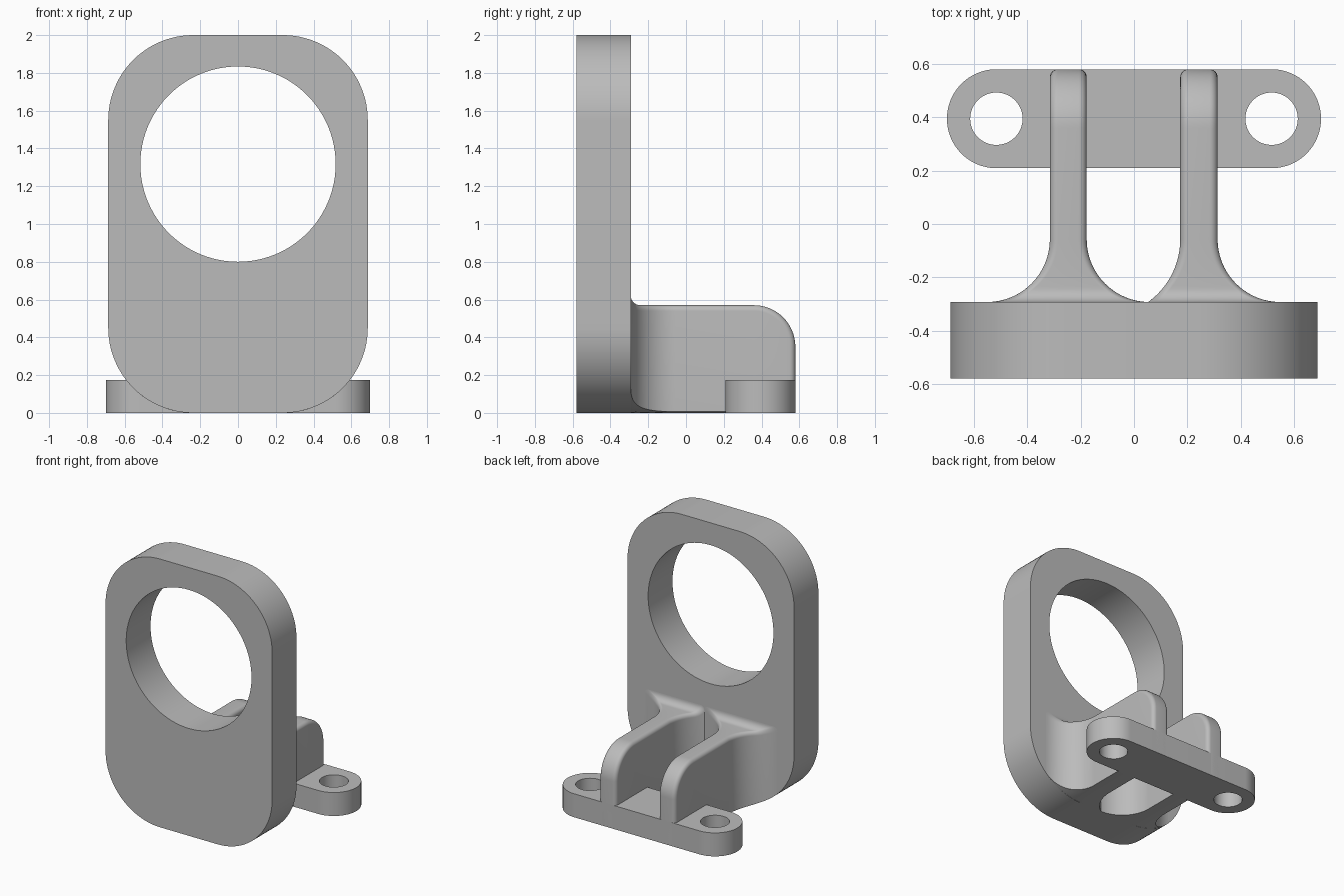
import bpy, bmesh
from math import sin, cos, pi, sqrt, radians

if "Cube" in bpy.data.objects:
    bpy.data.objects.remove(bpy.data.objects["Cube"], do_unlink=True)

grey = bpy.data.materials.new("plain grey")
grey.use_nodes = True
COLOUR = (0.5, 0.5, 0.5, 1)
grey.diffuse_color = COLOUR
grey.node_tree.nodes["Principled BSDF"].inputs["Base Color"].default_value = COLOUR


def finish(obj):
    """Weld, orient, colour and smooth a mesh object."""
    bm = bmesh.new()
    bm.from_mesh(obj.data)
    bmesh.ops.remove_doubles(bm, verts=bm.verts, dist=1e-5)
    bmesh.ops.recalc_face_normals(bm, faces=bm.faces)
    bm.to_mesh(obj.data)
    bm.free()
    obj.data.materials.clear()
    obj.data.materials.append(grey)
    bpy.ops.object.select_all(action='DESELECT')
    obj.select_set(True)
    bpy.context.view_layer.objects.active = obj
    bpy.ops.object.shade_smooth_by_angle(angle=radians(35))


def rounded_rect(hw, hh, r, n=24):
    """Outline of a rounded rectangle centred on the origin."""
    pts = []
    for k, (sx, sy) in enumerate([(1, 1), (-1, 1), (-1, -1), (1, -1)]):
        for i in range(n + 1):
            a = (k + i / n) * pi / 2
            pts.append((sx * (hw - r) + r * cos(a), sy * (hh - r) + r * sin(a)))
    return pts


def circle(cx, cy, r, n=96):
    return [(cx + r * cos(2 * pi * i / n), cy + r * sin(2 * pi * i / n)) for i in range(n)]


def slab(name, outlines, thickness, location, rotation=(0, 0, 0)):
    """Flat plate with holes, extruded from closed outlines."""
    curve = bpy.data.curves.new(name, 'CURVE')
    curve.dimensions = '2D'
    curve.fill_mode = 'BOTH'
    curve.extrude = thickness / 2
    for pts in outlines:
        s = curve.splines.new('POLY')
        s.points.add(len(pts) - 1)
        for p, (x, y) in zip(s.points, pts):
            p.co = (x, y, 0, 1)
        s.use_cyclic_u = True
    obj = bpy.data.objects.new(name, curve)
    bpy.context.collection.objects.link(obj)
    obj.location, obj.rotation_euler = location, rotation
    bpy.ops.object.select_all(action='DESELECT')
    obj.select_set(True)
    bpy.context.view_layer.objects.active = obj
    bpy.ops.object.convert(target='MESH')
    finish(bpy.context.object)


# Upright plate with the large round opening
HALF_W, CORNER, PLATE_BACK = 0.687, 0.45, -0.292
slab("upright_plate",
     [rounded_rect(HALF_W, 1.0, CORNER), circle(0, 0.317, 0.517)],
     0.287, (0, PLATE_BACK - 0.1435, 1.0), (pi / 2, 0, 0))

# Mounting foot with two bolt holes
slab("mounting_foot",
     [rounded_rect(0.7, 0.185, 0.1849), circle(-0.515, 0, 0.098), circle(0.515, 0, 0.098)],
     0.175, (0, 0.394, 0.0875))

# Ribs: flared into the plate, rounded along the top and down the back
FLARE, TOP, EDGE, BACK, BACK_R, LIP = 0.235, 0.57, 0.03, 0.579, 0.22, 0.05


def underside(x):
    """Lower limit of a rib, following the plate's rounded corners."""
    d = max(0, abs(x) - (HALF_W - CORNER))
    return CORNER - sqrt(max(0, CORNER ** 2 - d ** 2))


def flare_offset(y, r):
    d = min(0, y - (PLATE_BACK + FLARE))
    return r - sqrt(max(0, r * r - d * d))


def rib(name, x0, x1, r0, r1, arc=8, steps=24):
    # path(d) gives the (y, z) of the top profile moved inwards by d
    def front(t):
        y = PLATE_BACK + FLARE * (1 - cos(t))
        dip = max(0, PLATE_BACK + LIP - y)
        z = TOP + LIP - sqrt(max(0, LIP ** 2 - dip ** 2))
        return lambda d: (y, z - d)

    def back(t):
        return lambda d: (BACK - BACK_R + (BACK_R - d) * sin(t),
                          TOP - BACK_R + (BACK_R - d) * cos(t))

    angles = [i / steps * pi / 2 for i in range(steps + 1)]
    paths = [front(t) for t in angles] + [back(t) for t in angles]
    paths.append(lambda d: (BACK - d, 0.001))

    bm = bmesh.new()
    rings = []
    for path in paths:
        y = path(EDGE)[0]
        left, right = x0 - flare_offset(y, r0), x1 + flare_offset(y, r1)
        pts = []
        for i in range(2 * arc + 2):
            on_left = i <= arc
            a = (i if on_left else 2 * arc + 1 - i) / arc * pi / 2
            inset, depth = EDGE * (1 - cos(a)), EDGE * (1 - sin(a))
            pts.append((left + inset if on_left else right - inset, *path(depth)))
        for i in range(arc + 1):
            x = right + (left - right) * i / arc
            pts.append((x, y, underside(x)))
        rings.append([bm.verts.new(p) for p in pts])
    for a, b in zip(rings, rings[1:]):
        for i in range(len(a)):
            j = (i + 1) % len(a)
            bm.faces.new((a[i], a[j], b[j], b[i]))
    bm.faces.new(rings[0])
    bm.faces.new(rings[-1])
    mesh = bpy.data.meshes.new(name)
    bm.to_mesh(mesh)
    bm.free()
    obj = bpy.data.objects.new(name, mesh)
    bpy.context.collection.objects.link(obj)
    finish(obj)


rib("right_rib", -0.315, -0.177, FLARE, FLARE)
rib("left_rib", 0.173, 0.313, 0.29, FLARE)
